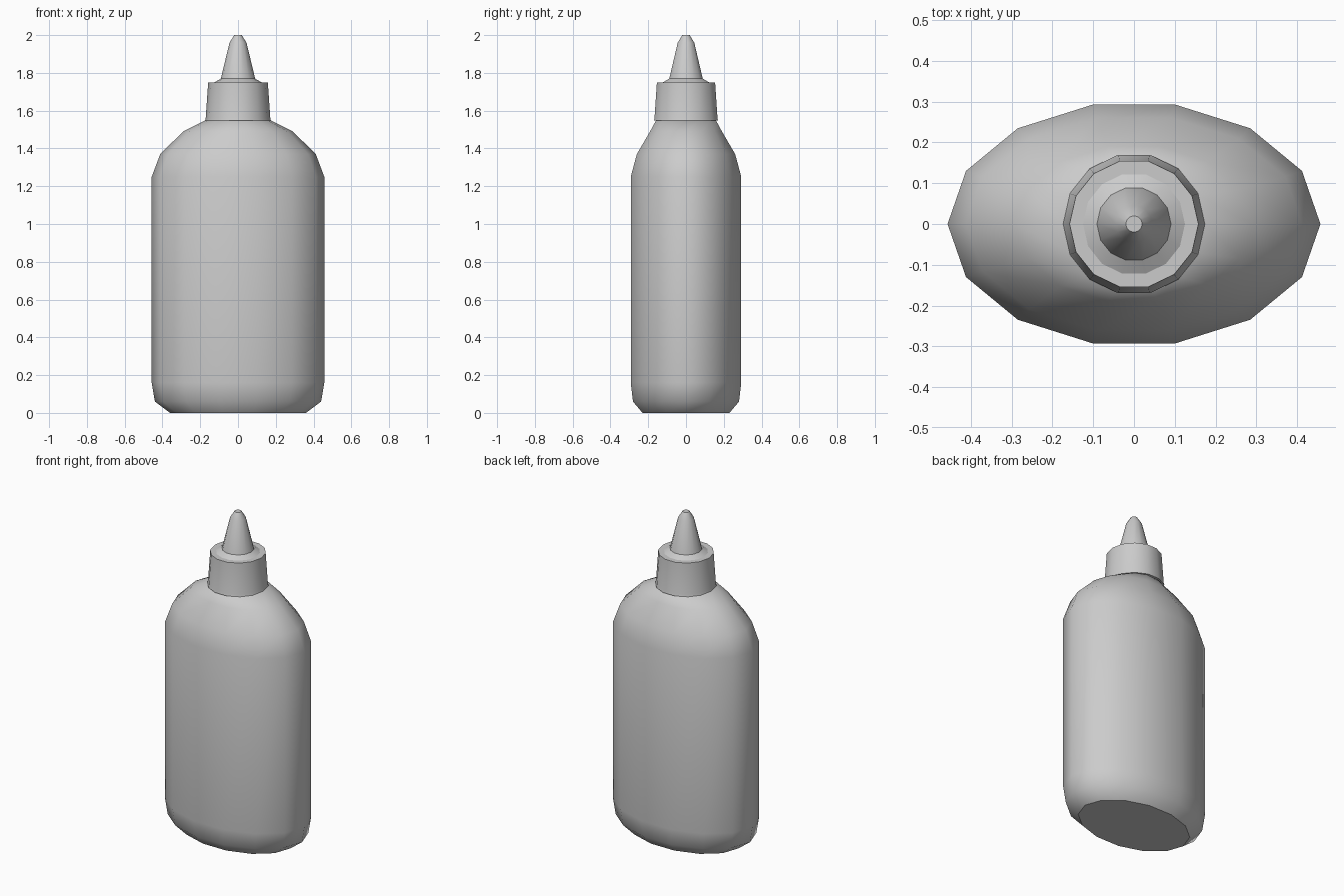
import bpy
import bmesh
from math import cos, sin, pi, radians

SIDES = 14

cube = bpy.data.objects.get("Cube")
if cube:
    bpy.data.objects.remove(cube, do_unlink=True)

grey = bpy.data.materials.new("light grey plastic")
grey.use_nodes = True
colour = (0.6, 0.6, 0.6, 1)
grey.diffuse_color = colour
grey.node_tree.nodes["Principled BSDF"].inputs["Base Color"].default_value = colour


def loft(name, rings, angle):
    """Skin a stack of elliptical rings (rx, ry, z), closed at both ends."""
    bm = bmesh.new()
    loops = []
    for rx, ry, z in rings:
        loops.append([bm.verts.new((rx * cos(2 * pi * i / SIDES),
                                    ry * sin(2 * pi * i / SIDES), z))
                      for i in range(SIDES)])
    for low, high in zip(loops, loops[1:]):
        for i in range(SIDES):
            j = (i + 1) % SIDES
            bm.faces.new((low[i], low[j], high[j], high[i]))
    bm.faces.new(loops[0][::-1])
    bm.faces.new(loops[-1])
    bmesh.ops.recalc_face_normals(bm, faces=bm.faces)
    mesh = bpy.data.meshes.new(name)
    bm.to_mesh(mesh)
    bm.free()
    mesh.materials.append(grey)
    obj = bpy.data.objects.new(name, mesh)
    bpy.context.collection.objects.link(obj)
    bpy.ops.object.select_all(action='DESELECT')
    obj.select_set(True)
    bpy.context.view_layer.objects.active = obj
    bpy.ops.object.shade_smooth_by_angle(angle=radians(angle))
    return obj


def turned(name, profile, angle):
    return loft(name, [(r, r, z) for r, z in profile], angle)


# Oval bottle with rounded shoulders and a chamfered foot
bottle = loft("bottle_body", [
    (0.36, 0.236, 0), (0.44, 0.288, 0.06), (0.457, 0.3, 0.16),
    (0.457, 0.3, 1.25), (0.412, 0.267, 1.37), (0.29, 0.195, 1.49),
    (0.172, 0.162, 1.55)], 60)

# Crisp edge around the flat base
for edge in bottle.data.edges:
    if all(bottle.data.vertices[v].co.z < 0.01 for v in edge.vertices):
        edge.use_edge_sharp = True

# Tapered screw collar with a raised seat for the nozzle
turned("cap_collar", [(0.174, 1.548), (0.171, 1.56), (0.158, 1.75),
                      (0.125, 1.75), (0.09, 1.77)], 30)

# Conical nozzle with a blunt tip
turned("nozzle", [(0.092, 1.765), (0.045, 1.96), (0.02, 2.0)], 30)
